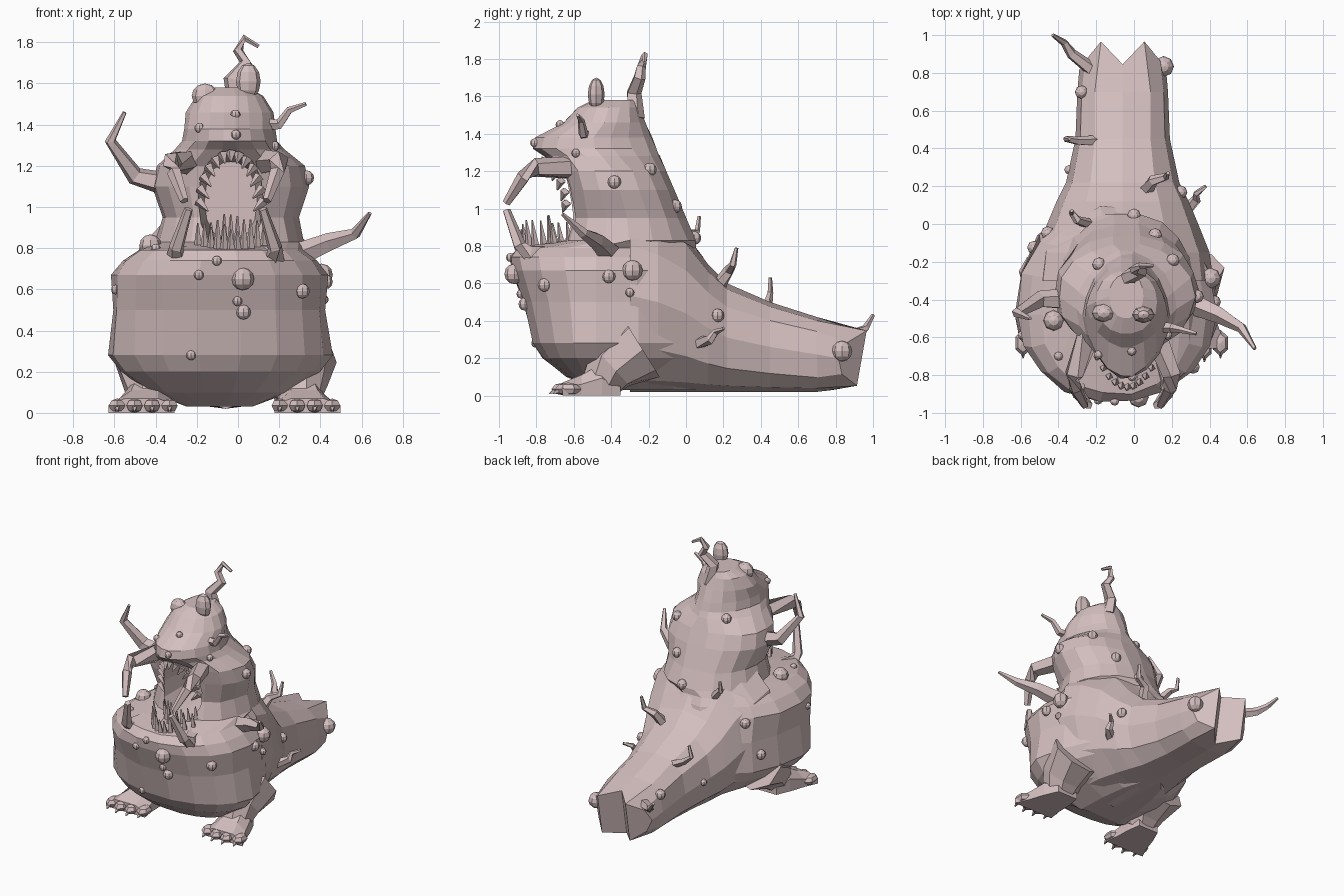
import bpy, bmesh, math, random
from mathutils import Vector, Matrix

random.seed(4)
cube = bpy.data.objects.get("Cube")
if cube:
    bpy.data.objects.remove(cube)

skin = bpy.data.materials.new("dusty_pink_skin")
skin.use_nodes = True
colour = (.66, .52, .52, 1)
skin.diffuse_color = colour
skin.node_tree.nodes["Principled BSDF"].inputs["Base Color"].default_value = colour


def finish(bm, name):
    """Turn a bmesh into a named, coloured object."""
    bmesh.ops.recalc_face_normals(bm, faces=bm.faces)
    mesh = bpy.data.meshes.new(name)
    bm.to_mesh(mesh)
    bm.free()
    mesh.materials.append(skin)
    obj = bpy.data.objects.new(name, mesh)
    bpy.context.collection.objects.link(obj)
    return obj


def loft(name, rings, strip_end=False):
    """Bridge equal rings and cap the ends, optionally with vertical strips."""
    bm = bmesh.new()
    rows = [[bm.verts.new(point) for point in ring] for ring in rings]
    count = len(rows[0])
    for lower, upper in zip(rows, rows[1:]):
        for i in range(count):
            j = (i + 1) % count
            bm.faces.new((lower[i], lower[j], upper[j], upper[i]))
    bm.faces.new(rows[0])
    end = rows[-1]
    if strip_end:
        for i in range(count // 2):
            strip = [end[i], end[i + 1], end[count - i - 1], end[-i]]
            bm.faces.new(list(dict.fromkeys(strip)))
    else:
        bm.faces.new(end)
    return finish(bm, name)


def outline(count, power=1.0):
    """Points around a unit circle; a lower power makes it squarer."""
    points = []
    for i in range(count):
        angle = math.tau * i / count
        c, s = math.cos(angle), math.sin(angle)
        points.append((math.copysign(abs(c) ** power, c), math.copysign(abs(s) ** power, s)))
    return points


def tube(name, path, root, tip=.01, sides=5):
    """Faceted limb along a bent path, tapering from root to tip."""
    path = [Vector(point) for point in path]
    last = len(path) - 1
    rings = []
    for i, point in enumerate(path):
        along = (path[min(i + 1, last)] - path[max(i - 1, 0)]).normalized()
        across = along.cross(Vector((.3, 1, .2))).normalized()
        other = along.cross(across)
        radius = root + (tip - root) * i / last
        rings.append([point + radius * (c * across + s * other) for c, s in outline(sides)])
    return loft(name, rings)


def blob(name, centre, size, segments=8, rings=6):
    bm = bmesh.new()
    bmesh.ops.create_uvsphere(bm, u_segments=segments, v_segments=rings, radius=1)
    placing = Matrix.Translation(centre) @ Matrix.Diagonal((*size, 1))
    bmesh.ops.transform(bm, verts=bm.verts, matrix=placing)
    return finish(bm, name)


# Torso, neck and head: height, half width, front; the back follows a slope
slices = [
    (.03, .16, -.46), (.1, .34, -.64), (.2, .48, -.77), (.28, .54, -.82),
    (.5, .52, -.87), (.67, .53, -.94), (.74, .47, -.95), (.79, .4, -.9),
    (.83, .36, -.66), (.95, .33, -.63), (1.1, .38, -.65), (1.2, .36, -.67),
    (1.28, .27, -.76), (1.32, .23, -.82), (1.38, .22, -.81), (1.46, .21, -.66),
    (1.54, .16, -.58), (1.58, .09, -.5)]
rings = []
for height, half, front in slices:
    back = min(.15, .4 - .42 * height)
    belly = height < .82
    middle = -.09 if belly else -.04
    widest = -.48 if belly else (front + back) / 2
    snout = 1.25 < height < 1.5
    ring = []
    for c, s in outline(18, 1.15 if snout else .95):
        lumpy = random.uniform(.98, 1.02)
        reach = back - widest if s > 0 else widest - front
        ring.append((middle + half * c * lumpy, widest + reach * s * lumpy, height))
    rings.append(ring)
body = loft("body", rings)

# Heavy tail: position, half width, top height
middle, floor = -.06, .02
rings = []
for y, half, top in [(-.3, .48, 1.05), (-.15, .46, .98), (0, .4, .86), (.12, .35, .7), (.22, .3, .6), (.45, .25, .5), (.7, .24, .42)]:
    rise = (top - floor) / 2
    squareness = .95 - .25 * min(1, max(0, y + .3))
    rings.append([(middle + half * c, y, floor + rise + rise * s) for c, s in outline(12, squareness)])

# Tail end with two points and a notch between them, leaning back at the top
end_ring = []
for c, s in outline(12):
    notch = .97 - .25 * abs(abs(c) - .5)
    end_ring.append((middle + .23 * c, notch - .03 * (1 - s), .2 + .17 * s))
rings.append(end_ring)
tail = loft("tail", rings, strip_end=True)


def on_skin(point):
    """Nearest spot on the body or tail."""
    target = Vector(point)
    hits = [part.closest_point_on_mesh(target)[1] for part in (body, tail)]
    return min(hits, key=lambda hit: (hit - target).length)


# Warts of three sizes, each pressed onto the nearest skin
warts = {
    "large_wart": (.055, [(.05, -1, .62), (.5, -.27, .72), (.2, .84, .25), (-.42, -.51, .8)]),
    "medium_wart": (.036, [
        (.06, -1, .46), (.35, -.8, .58), (.5, -.4, .63), (.4, -.4, 1.15), (.2, -.2, 1.2), (.3, .2, .44),
        (0, .06, .85), (-.3, .7, .35), (-.5, 0, .65), (.1, -.1, 1), (-.6, -.1, .4), (-.2, -.2, 1.3)]),
    "small_wart": (.024, [
        (0, -1, .5), (-.2, -1, .66), (-.1, -1, .73), (-.25, -.9, .25), (-.7, -.6, .6), (-.4, -.7, .8),
        (0, -.7, 1.5), (0, -.9, 1.36), (-.2, -.7, 1.4), (.5, -.3, .57), (.2, -.6, 1.3), (-.4, .3, .3)])}
for name, (radius, spots) in warts.items():
    for spot in spots:
        blob(name, on_skin(spot), (radius, radius, radius))

# Hollow mouth cut into the head
mouth = Vector((-.035, -.64, 1.03))
width, height = .16, .24
rings = []
for y, scale in [(-1.1, 1), (-.62, 1), (-.35, .8)]:
    rings.append([(mouth.x + width * scale * c, y, mouth.z + height * scale * s) for c, s in outline(14, .9)])
cutter = loft("mouth_cutter", rings)
cutter.hide_render = True
cutter.hide_viewport = True
cut = body.modifiers.new("mouth", "BOOLEAN")
cut.operation = "DIFFERENCE"
cut.solver = "EXACT"
cut.object = cutter

# Upper teeth around the arch
for i in range(13):
    angle = math.pi * i / 12
    c, s = math.cos(angle), math.sin(angle)
    gum = mouth + Vector((width * c, -.11 * s * s, height * s))
    point = gum + Vector((-.05 * c, -.02, -.05))
    tube("upper_tooth", [gum, point], .026, .004, 4)

# Lower teeth in two curved rows
for row in range(2):
    for i in range(11):
        t = i / 5 - 1
        gum = Vector((mouth.x + width * t, -.86 + .14 * row + width * t * t, .78))
        point = gum + Vector((0, -.02, .13 + .03 * row + random.uniform(-.03, .03)))
        tube("lower_tooth", [gum, point], .024, .004, 4)

# Paired mandibles beside the upper and lower jaws
mandibles = {
    "upper_mandible": [(.17, -.56, 1.22), (.26, -.8, 1.22), (.25, -.87, 1.17), (.2, -.96, 1.03)],
    "lower_mandible": [(.17, -.65, .76), (.24, -.84, .76), (.24, -.89, .8), (.18, -.96, .99)]}
for name, path in mandibles.items():
    for side in (-1, 1):
        tube(name, [(middle + side * x, y, z) for x, y, z in path], .065, .022)

# Bent tentacles: root radius, then path
tentacles = {
    "left_arm_tentacle": (.065, [(.26, -.4, .75), (.45, -.48, .83), (.57, -.55, .87), (.64, -.66, .97)]),
    "right_arm_tentacle": (.065, [(-.3, -.4, 1.1), (-.5, -.4, 1.15), (-.62, -.47, 1.32), (-.55, -.5, 1.46)]),
    "cheek_tentacle": (.035, [(.1, -.54, 1.4), (.2, -.55, 1.4), (.25, -.56, 1.47), (.33, -.58, 1.5)]),
    "crown_tentacle": (.05, [
        (0, -.27, 1.48), (-.03, -.28, 1.62), (.04, -.25, 1.7), (0, -.24, 1.76), (.03, -.22, 1.82), (.1, -.22, 1.78)]),
    "upper_back_tentacle": (.03, [(-.24, 0, .8), (-.3, .02, .87), (-.33, .06, .88), (-.33, .07, .96)]),
    "lower_back_tentacle": (.04, [(.06, .17, .58), (.1, .23, .67), (.17, .25, .7), (.18, .27, .79)]),
    "tail_tentacle": (.03, [(-.2, .44, .45), (-.3, .44, .5), (-.36, .45, .55), (-.34, .45, .63)]),
    "hip_tentacle": (.035, [(.26, .06, .28), (.33, .13, .3), (.33, .16, .34), (.38, .2, .36)]),
    "tail_tip_tentacle": (.04, [(-.2, .8, .3), (-.33, .9, .33), (-.37, .96, .36), (-.43, 1, .43)])}
for name, (radius, path) in tentacles.items():
    tube(name, path, radius)

# Mismatched round ears
blob("right_ear", (-.16, -.47, 1.54), (.065, .05, .06))
blob("left_ear", (.05, -.48, 1.61), (.06, .045, .09))

# Legs and splayed feet with four clawed toes
for side, centre in ((-1, -.42), (1, .29)):
    tube("leg", [(centre, -.24, .26), (centre, -.4, .16), (centre, -.46, .06)], .19, .11, 8)
    rings = []
    for y, half, top in [(-.35, .08, .08), (-.45, .11, .17), (-.56, .13, .11), (-.66, .16, .07)]:
        shift = centre + side * (-.34 - y) * .15
        section = ((-1, 0), (1, 0), (1, .55), (.5, 1), (-.5, 1), (-1, .55))
        rings.append([(shift + half * u, y, top * v) for u, v in section])
    loft("foot", rings)
    for i in range(4):
        offset = i - 1.5
        toe = Vector((centre + side * .04 + offset * .085, -.66 + .02 * abs(offset), .035))
        blob("toe", toe, (.045, .07, .035), 6, 4)
        tube("claw", [toe + Vector((0, -.04, 0)), toe + Vector((0, -.08, -.025))], .02, .004, 4)
